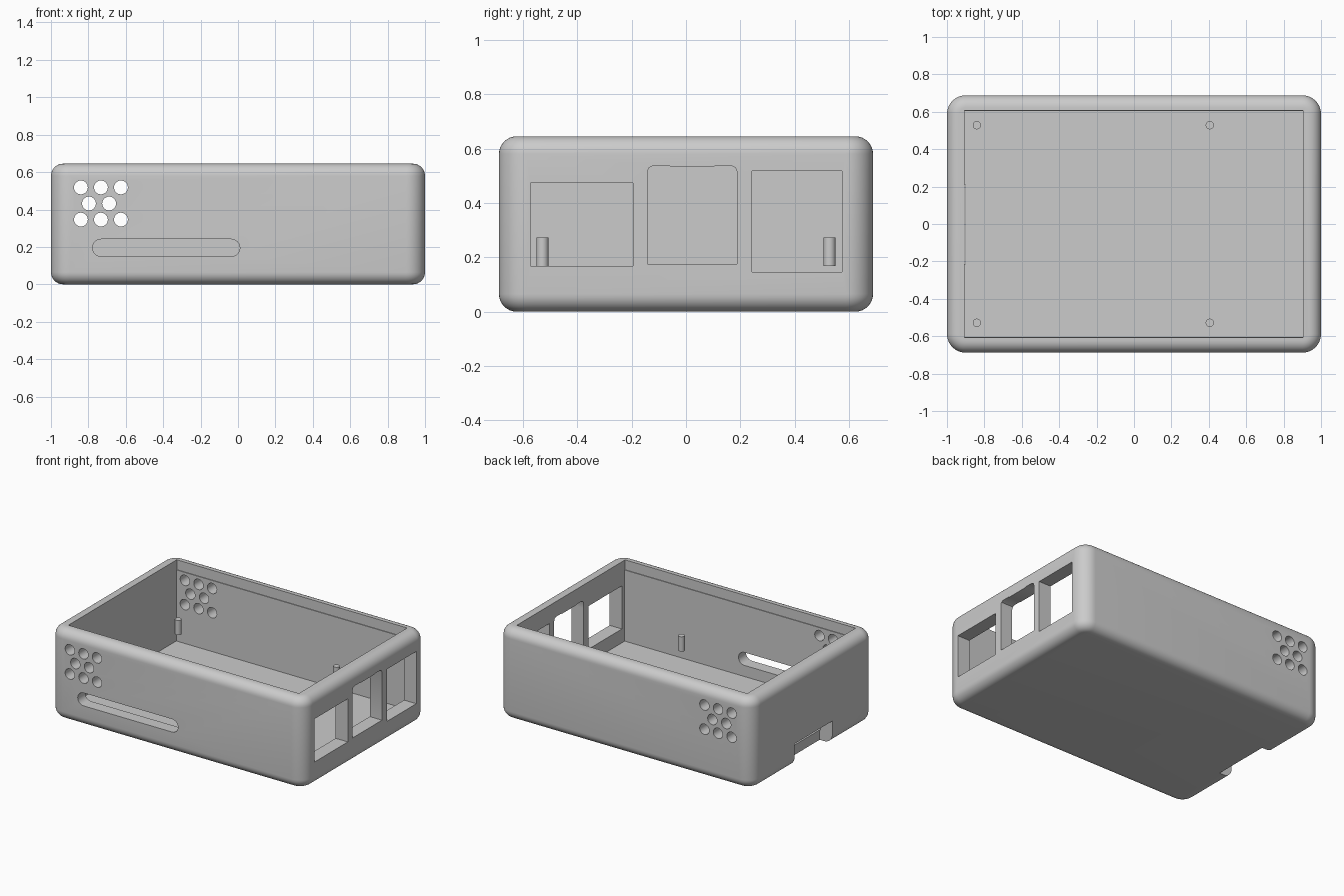
import bpy, bmesh, math
from mathutils import Matrix, Vector

if "Cube" in bpy.data.objects:
    bpy.data.objects.remove(bpy.data.objects["Cube"], do_unlink=True)

grey = bpy.data.materials.new("plain grey plastic")
grey.use_nodes = True
grey.diffuse_color = (0.6, 0.6, 0.6, 1)
grey.node_tree.nodes["Principled BSDF"].inputs["Base Color"].default_value = (0.6, 0.6, 0.6, 1)


def finish(bm, name):
    bmesh.ops.recalc_face_normals(bm, faces=bm.faces)
    mesh = bpy.data.meshes.new(name)
    bm.to_mesh(mesh)
    bm.free()
    mesh.materials.append(grey)
    obj = bpy.data.objects.new(name, mesh)
    bpy.context.collection.objects.link(obj)
    return obj


def box_mesh(lo, hi):
    lo, hi = Vector(lo), Vector(hi)
    bm = bmesh.new()
    bmesh.ops.create_cube(bm, size=1, matrix=Matrix.Translation((lo + hi) / 2)
                          @ Matrix.Diagonal((*(hi - lo), 1)))
    return bm


def prism(name, points, direction):
    """Extrude a closed outline of 3D points."""
    bm = bmesh.new()
    face = bm.faces.new([bm.verts.new(p) for p in points])
    top = bmesh.ops.extrude_face_region(bm, geom=[face])["geom"]
    moved = [v for v in top if isinstance(v, bmesh.types.BMVert)]
    bmesh.ops.translate(bm, verts=moved, vec=direction)
    return finish(bm, name)


def cut(target, cutter):
    mod = target.modifiers.new(cutter.name, "BOOLEAN")
    mod.operation, mod.solver, mod.object = "DIFFERENCE", "EXACT", cutter
    bpy.context.view_layer.objects.active = target
    bpy.ops.object.modifier_apply(modifier=mod.name)
    bpy.data.objects.remove(cutter, do_unlink=True)


def arc(cx, cz, r, start, end, n):
    return [(cx + r * math.cos(math.radians(start + (end - start) * i / n)),
             cz + r * math.sin(math.radians(start + (end - start) * i / n)))
            for i in range(n + 1)]


# Rounded outer case: wide vertical corners, tighter top and bottom edges
W, D, H = 1.0, 0.688, 0.645
bm = box_mesh((-W, -D, 0), (W, D, H))
upright = [e for e in bm.edges if abs(e.verts[0].co.z - e.verts[1].co.z) > 0.1]
bmesh.ops.bevel(bm, geom=upright, offset=0.1, segments=10, profile=0.5, affect="EDGES")
rims = [e for e in bm.edges if abs(e.verts[0].co.z - e.verts[1].co.z) < 0.001]
bmesh.ops.bevel(bm, geom=rims, offset=0.065, segments=8, profile=0.5, affect="EDGES")
case = finish(bm, "case")

# Deep inner cavity with a shallow lid step along the long walls
FLOOR = 0.07
cut(case, finish(box_mesh((-0.907, -0.603, FLOOR), (0.904, 0.603, 1)), "cavity"))
cut(case, finish(box_mesh((-0.907, -0.608, 0.575), (0.904, 0.608, 1)), "lid_step"))

# Port windows in the +x wall
for y0, y1, z0, z1 in [(-0.572, -0.195, 0.168, 0.474), (0.242, 0.573, 0.146, 0.517)]:
    cut(case, finish(box_mesh((0.85, y0, z0), (1.1, y1, z1)), "port_window"))
half = [(0.165, 0.176), (0.165, 0.515), (0.159, 0.53), (0.143, 0.537), (0.09, 0.537),
        (0.075, 0.533)]
outline = half + [(-y, z) for y, z in reversed(half)]
cut(case, prism("tall_port_window", [(0.85, y + 0.023, z) for y, z in outline], (0.25, 0, 0)))

# Vent holes through front and back walls
rows = [(0.518, (-0.84, -0.733, -0.626)), (0.432, (-0.797, -0.689)),
        (0.346, (-0.84, -0.733, -0.626))]
for z, columns in rows:
    for x in columns:
        ring = arc(x, z, 0.037, 0, 360, 32)[:-1]
        cut(case, prism("vent", [(px, -1, pz) for px, pz in ring], (0, 2, 0)))

# Long rounded slot in the front wall
r = 0.046
slot = arc(0.01 - r, 0.195, r, -90, 90, 12) + arc(-0.778 + r, 0.195, r, 90, 270, 12)
cut(case, prism("slot", [(x, -0.8, z) for x, z in slot], (0, 0.25, 0)))

# Card notch through the bottom of the -x wall
cut(case, finish(box_mesh((-1.1, -0.215, -0.1), (-0.9, 0.21, 0.16)), "card_notch"))

# Locating pegs held above the floor
pegs = []
for x in (-0.84, 0.405):
    for y in (-0.528, 0.528):
        bm = bmesh.new()
        bmesh.ops.create_cone(bm, cap_ends=True, segments=24, radius1=0.022, radius2=0.022,
                              depth=0.105, matrix=Matrix.Translation((x, y, 0.22)))
        pegs.append(finish(bm, "locating_peg"))

bpy.ops.object.select_all(action="DESELECT")
for obj in [case] + pegs:
    obj.select_set(True)
bpy.context.view_layer.objects.active = case
bpy.ops.object.shade_smooth_by_angle(angle=math.radians(30))
